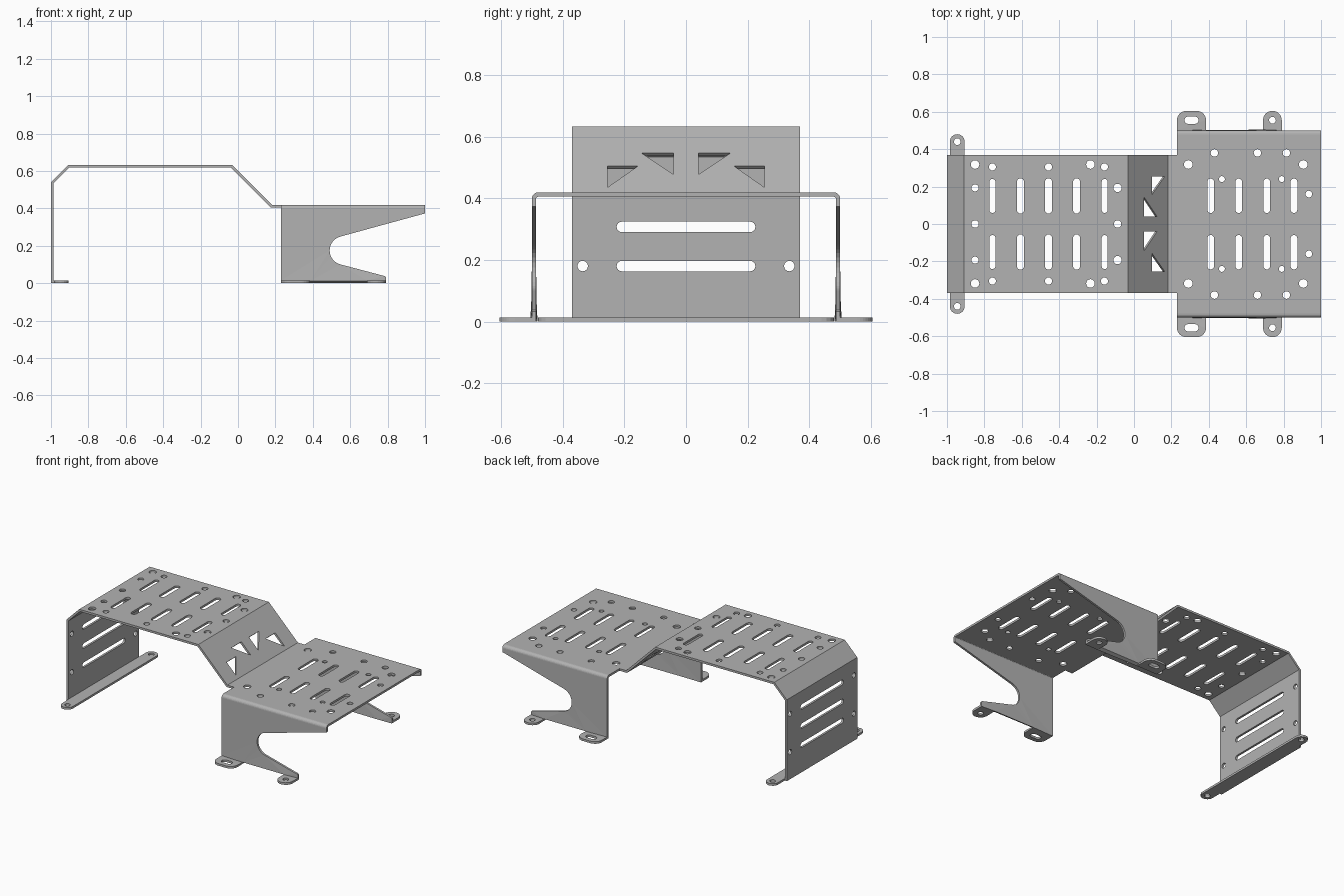
import bpy
import bmesh
from math import sin, cos, radians
from mathutils import Vector

if "Cube" in bpy.data.objects:
    bpy.data.objects.remove(bpy.data.objects["Cube"], do_unlink=True)

T = 0.014                      # sheet thickness
FOOT, LOW, HIGH = T / 2, 0.412, 0.625   # mid-surface heights
WALL_X, WALL_TOP = -0.993, 0.537
HALF, SIDE, BEND = 0.37, 0.493, 0.014
bm = bmesh.new()


def arc(cx, cy, r, a0, a1, n=8):
    angles = [radians(a0 + (a1 - a0) * i / n) for i in range(n + 1)]
    return [(cx + r * cos(a), cy + r * sin(a)) for a in angles]


def hole(cx, cy, r):
    return arc(cx, cy, r, 0, 360, 16)[:-1]


def slot(x0, y0, x1, y1, r):
    """Rounded slot between two end centres, along either axis."""
    a = 90 if x0 != x1 else 180
    return arc(x0, y0, r, a, a + 180) + arc(x1, y1, r, a + 180, a + 360)


def mirrored(loops):
    return loops + [[(x, -y) for x, y in loop] for loop in loops]


def panel(outline, holes, place):
    """Flat sheet with openings, mapped into space by place(u, v)."""
    edges = []
    pts = [Vector(place(*p)) for p in outline]
    normal = Vector()
    for a, b in zip(pts, pts[1:] + pts[:1]):
        normal += a.cross(b)
    for loop in [outline] + holes:
        vs = [bm.verts.new(place(*p)) for p in loop]
        edges += [bm.edges.new((a, b)) for a, b in zip(vs, vs[1:] + vs[:1])]
    bmesh.ops.triangle_fill(bm, edges=edges, use_beauty=True,
                            normal=normal.normalized())


def rect(u0, v0, u1, v1):
    return [(u0, v0), (u1, v0), (u1, v1), (u0, v1)]


# Long foot strip with a rounded ear at each end
foot = [(WALL_X, -HALF), (-0.985, -HALF)] + arc(-0.945, -0.44, 0.04, 180, 360)
foot += arc(-0.945, 0.44, 0.04, 0, 180) + [(-0.985, HALF), (WALL_X, HALF)]
panel(foot, mirrored([hole(-0.945, 0.44, 0.018)]), lambda x, y: (x, y, FOOT))

# End wall with three long slots and corner holes
vents = [slot(-0.208, z, 0.208, z, 0.017) for z in (0.18, 0.307, 0.434)]
vents += [hole(y, z, 0.017) for y in (-0.335, 0.335) for z in (0.18, 0.434)]
panel(rect(-HALF, FOOT, HALF, WALL_TOP), vents, lambda y, z: (WALL_X, y, z))

# Chamfer between the end wall and the upper deck
panel(rect(-HALF, WALL_TOP, HALF, HIGH), [],
      lambda y, z: (WALL_X + z - WALL_TOP, y, z))

# Upper deck
x_deck = WALL_X + HIGH - WALL_TOP
cuts = [slot(-0.757 + 0.15 * i, 0.075, -0.757 + 0.15 * i, 0.225,
             0.016 if i in (0, 4) else 0.019) for i in range(5)]
cuts += [hole(x, 0.318, 0.023) for x in (-0.85, -0.233)]
cuts += [hole(x, 0.305, 0.019) for x in (-0.757, -0.457, -0.158)]
cuts += [hole(-0.85, 0.193, 0.019), hole(-0.088, 0.193, 0.022)]
centre = [hole(x, 0, 0.02) for x in (-0.85, -0.088)]
panel(rect(x_deck, -HALF, -0.035, HALF), mirrored(cuts) + centre,
      lambda x, y: (x, y, HIGH))

# Sloping web with triangular openings
tris = [[(0.155, 0.5), (0.255, 0.5), (0.255, 0.43)],
        [(0.04, 0.542), (0.145, 0.542), (0.04, 0.472)]]
tris += [[(-y, z) for y, z in t] for t in tris]
panel(rect(-HALF, LOW, HALF, HIGH), tris,
      lambda y, z: (-0.035 + HIGH - z, y, z))

# Lower deck with its narrow neck
edge = SIDE - BEND
half_deck = [(0.178, HALF), (0.23, HALF), (0.23, edge), (1.0, edge)]
deck = half_deck + [(x, -y) for x, y in reversed(half_deck)]
cuts = [slot(x, 0.077, x, 0.225, 0.018) for x in (0.41, 0.56, 0.71, 0.855)]
cuts += [hole(x, 0.318, 0.023) for x in (0.29, 0.905)]
cuts += [hole(x, 0.38, 0.02) for x in (0.43, 0.66, 0.815)]
cuts += [hole(x, 0.24, 0.016) for x in (0.47, 0.79)] + [hole(0.935, 0.16, 0.018)]
panel(deck, mirrored(cuts), lambda x, y: (x, y, LOW))

# Side plates with a notch, rounded bends and mounting ears
plate = [(0.23, FOOT), (0.23, LOW - BEND), (1.0, LOW - BEND), (1.0, 0.373)]
plate += arc(0.567, 0.175, 0.077, 105, 255, 12)
plate += [(0.785, 0.038), (0.79, 0.032), (0.79, FOOT), (0.69, FOOT), (0.385, FOOT)]
wide_ear = [(0.23, SIDE)] + arc(0.28, 0.555, 0.05, 180, 90)
wide_ear += arc(0.335, 0.555, 0.05, 90, 0) + [(0.385, SIDE)]
round_ear = [(0.69, SIDE)] + arc(0.74, 0.555, 0.05, 180, 0, 16) + [(0.79, SIDE)]
bend = arc(edge, LOW - BEND, BEND, 0, 90, 5)
for s in (-1, 1):
    panel(plate, [], lambda x, z: (x, s * SIDE, z))
    panel(wide_ear, [slot(0.29, 0.555, 0.325, 0.555, 0.02)],
          lambda x, y: (x, s * y, FOOT))
    panel(round_ear, [hole(0.74, 0.555, 0.018)], lambda x, y: (x, s * y, FOOT))
    for (y0, z0), (y1, z1) in zip(bend, bend[1:]):
        bm.faces.new([bm.verts.new(p) for p in (
            (0.23, s * y0, z0), (1.0, s * y0, z0),
            (1.0, s * y1, z1), (0.23, s * y1, z1))])

# Weld the folded sheet and give it thickness
bmesh.ops.remove_doubles(bm, verts=bm.verts[:], dist=0.0005)
bmesh.ops.recalc_face_normals(bm, faces=bm.faces[:])
mesh = bpy.data.meshes.new("folded_bracket")
bm.to_mesh(mesh)
bm.free()
bracket = bpy.data.objects.new("folded_bracket", mesh)
bpy.context.collection.objects.link(bracket)
solid = bracket.modifiers.new("sheet_thickness", "SOLIDIFY")
solid.thickness = T
solid.offset = 0
solid.use_even_offset = True

# Single plain metal colour
grey = bpy.data.materials.new("plain_grey_metal")
grey.use_nodes = True
colour = (0.45, 0.45, 0.45, 1)
grey.diffuse_color = colour
grey.node_tree.nodes["Principled BSDF"].inputs["Base Color"].default_value = colour
mesh.materials.append(grey)
